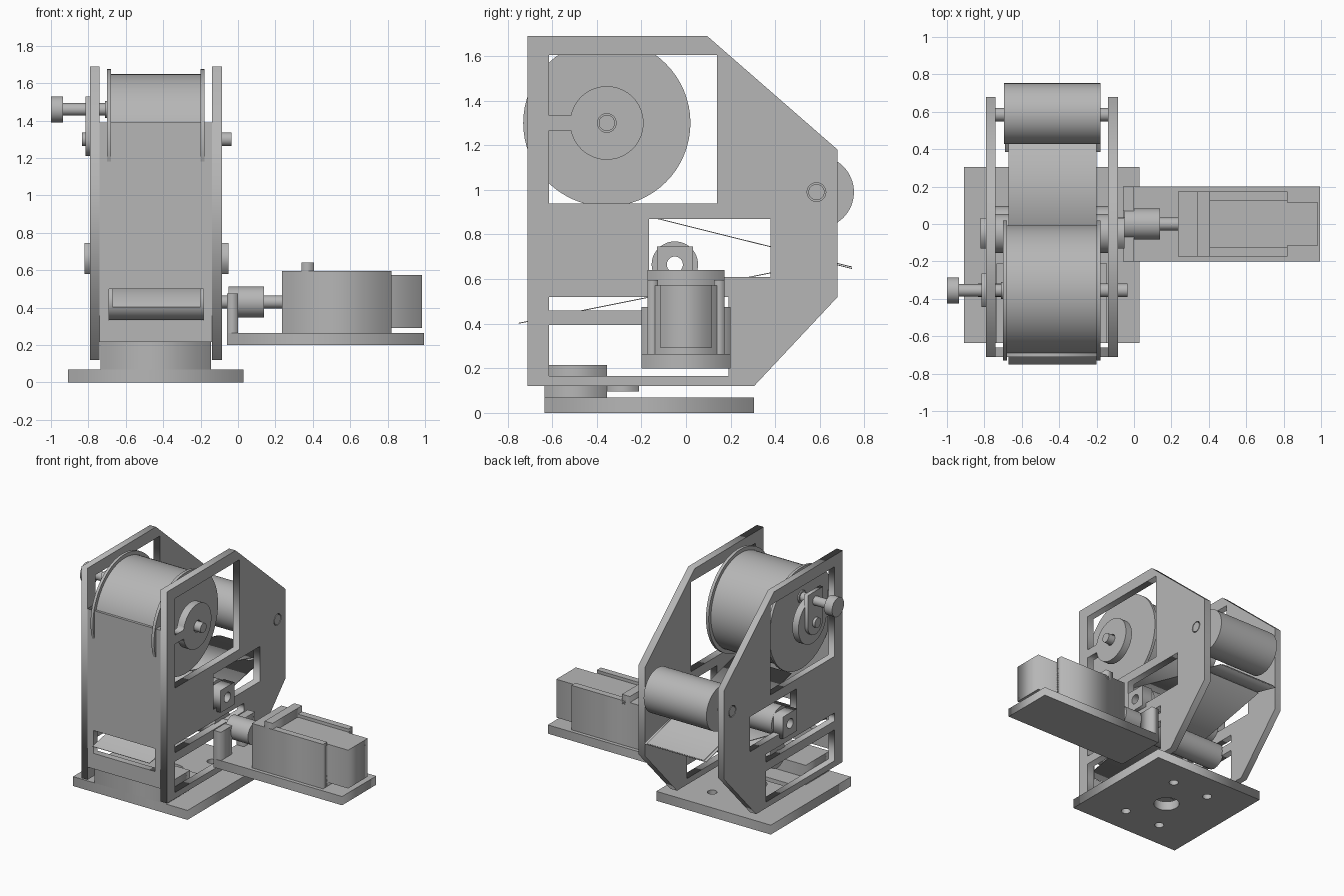
import bpy, math
from mathutils import Matrix, Vector

cube = bpy.data.objects.get("Cube")
if cube:
    bpy.data.objects.remove(cube)

grey = bpy.data.materials.new("plain_grey")
grey.use_nodes = True
TONE = (0.47, 0.47, 0.47, 1)
grey.diffuse_color = TONE
grey.node_tree.nodes["Principled BSDF"].inputs["Base Color"].default_value = TONE

# Plane frames: columns are the world directions of local x, y and the extrusion
SIDE = Matrix(((0, 0, 1), (1, 0, 0), (0, 1, 0))).to_4x4()
FRONT = Matrix(((1, 0, 0), (0, 0, -1), (0, 1, 0))).to_4x4()
FLAT = Matrix.Identity(4)


def circle(cx, cy, r, n=48, start=0.0, end=2 * math.pi):
    full = abs(end - start) > 6.28
    steps = n if full else n - 1
    return [(cx + r * math.cos(start + (end - start) * i / steps),
             cy + r * math.sin(start + (end - start) * i / steps)) for i in range(n)]


def rect(x0, x1, y0, y1):
    return [(x0, y0), (x1, y0), (x1, y1), (x0, y1)]


def slab(name, frame, lo, hi, *loops):
    """Extrude an outline, with further loops as holes, from lo to hi."""
    curve = bpy.data.curves.new(name, 'CURVE')
    curve.dimensions = '2D'
    curve.fill_mode = 'BOTH'
    curve.extrude = abs(hi - lo) / 2
    for pts in loops:
        s = curve.splines.new('POLY')
        s.points.add(len(pts) - 1)
        for p, (a, b) in zip(s.points, pts):
            p.co = (a, b, 0, 1)
        s.use_cyclic_u = True
    helper = bpy.data.objects.new(name + "_outline", curve)
    bpy.context.collection.objects.link(helper)
    bpy.context.view_layer.update()
    mesh = bpy.data.meshes.new_from_object(
        helper.evaluated_get(bpy.context.evaluated_depsgraph_get()))
    bpy.data.objects.remove(helper)
    mesh.transform(frame @ Matrix.Translation((0, 0, (lo + hi) / 2)))
    mesh.materials.clear()
    mesh.materials.append(grey)
    obj = bpy.data.objects.new(name, mesh)
    bpy.context.collection.objects.link(obj)
    return obj


def box(name, x0, x1, y0, y1, z0, z1):
    return slab(name, FLAT, z0, z1, rect(x0, x1, y0, y1))


def rod(name, x0, x1, y, z, r, bore=0):
    """Cylinder along x, optionally a tube."""
    if bore:
        obj = slab(name, SIDE, x0, x1, circle(y, z, r), circle(y, z, bore))
    else:
        bpy.ops.mesh.primitive_cylinder_add(
            vertices=64, radius=r, depth=x1 - x0, location=((x0 + x1) / 2, y, z),
            rotation=(0, math.pi / 2, 0))
        obj = bpy.context.object
        obj.name = name
        obj.data.materials.append(grey)
    bpy.ops.object.select_all(action='DESELECT')
    obj.select_set(True)
    bpy.context.view_layer.objects.active = obj
    bpy.ops.object.shade_smooth_by_angle(angle=math.radians(35))
    return obj


def sheet(name, x0, x1, start, end, thick=0.004):
    """Thin sloping sheet between two (y, z) points."""
    (y0, z0), (y1, z1) = start, end
    return slab(name, SIDE, x0, x1,
                [(y0, z0), (y1, z1), (y1, z1 + thick), (y0, z0 + thick)])


# Base plate with centre bore and four bolt holes
BX, BY = -0.44, -0.165
bolts = [circle(BX + sx * 0.155, BY + sy * 0.265, 0.033, 24)
         for sx in (-1, 1) for sy in (-1, 1)]
slab("base_plate", FLAT, 0, 0.07, rect(BX - 0.47, BX + 0.47, BY - 0.47, BY + 0.47),
     circle(BX, BY, 0.09), *bolts)
box("base_bracket", -0.735, -0.145, -0.635, -0.355, 0.07, 0.215)
box("bracket_shelf", -0.735, -0.145, -0.355, -0.21, 0.095, 0.125)

# Side panels; the spool hub hangs into the top window on an arm
SY, SZ, HUB = -0.355, 1.30, 0.165
a = math.asin(0.033 / HUB)
outline = [(-0.71, 0.12), (0.305, 0.12), (0.68, 0.52), (0.68, 1.18), (0.095, 1.69), (-0.71, 1.69)]
spool_window = ([(-0.615, SZ - 0.033), (-0.615, 0.94), (0.14, 0.94), (0.14, 1.605),
                 (-0.615, 1.605), (-0.615, SZ + 0.033)]
                + circle(SY, SZ, HUB, 40, math.pi - a, a - math.pi))
windows = [spool_window,
           rect(-0.165, 0.38, 0.61, 0.87),
           rect(-0.615, 0.19, 0.46, 0.52),
           rect(-0.615, 0.19, 0.165, 0.395),
           circle(SY, SZ, 0.042, 32),
           circle(0.585, 0.99, 0.042, 32)]
for label, x0, x1 in (("right", -0.79, -0.74), ("left", -0.14, -0.085)):
    slab(label + "_side_panel", SIDE, x0, x1, outline, *windows)

# Front panel with outlet window
slab("front_panel", FRONT, 0.66, 0.71, rect(-0.74, -0.14, 0.215, 1.39),
     rect(-0.69, -0.185, 0.33, 0.50))

# Spool on its shaft
rod("spool_core", -0.685, -0.195, SY, SZ, 0.348)
rod("spool_flange_right", -0.70, -0.68, SY, SZ, 0.375)
rod("spool_flange_left", -0.20, -0.178, SY, SZ, 0.375)
rod("spool_shaft", -0.835, -0.035, SY, SZ, 0.036)

# Locking knob on a hub block
slab("knob_block", SIDE, -0.815, -0.785,
     [(SY + 0.09, 1.53), (SY - 0.09, 1.53)] + circle(SY, SZ, 0.09, 24, math.pi, 2 * math.pi),
     circle(SY, SZ, 0.036, 32))
rod("knob_stem", -0.94, -0.69, SY, 1.46, 0.033)
rod("knob_collar", -0.71, -0.69, SY, 1.46, 0.045)
rod("knob", -1.0, -0.935, SY, 1.46, 0.07)

# Rear guide roller
rod("rear_roller", -0.695, -0.18, 0.59, 0.99, 0.163)
rod("rear_roller_shaft", -0.79, -0.085, 0.585, 0.99, 0.036)

# Strip path: from the spool to the back, then forward through the outlet
sheet("feed_strip", -0.67, -0.20, (-0.28, 0.907), (0.745, 0.652))
sheet("rear_guide_plate", -0.69, -0.18, (0.385, 0.735), (0.745, 0.645))
sheet("outlet_strip", -0.67, -0.20, (-0.75, 0.40), (0.58, 0.666))

# Pinch rollers and bearing blocks
rod("upper_pinch_roller", -0.74, -0.14, -0.05, 0.665, 0.104, 0.036)
rod("lower_pinch_roller", -0.75, -0.13, 0.0, 0.43, 0.095, 0.036)
for label, x0, x1 in (("right", -0.82, -0.74), ("left", -0.14, -0.052)):
    slab(label + "_bearing_block", SIDE, x0, x1, rect(-0.13, 0.032, 0.58, 0.745),
         circle(-0.05, 0.665, 0.036, 32))

# Motor mount: tray and two posts beside the coupling
box("motor_tray", -0.06, 0.995, -0.2, 0.2, 0.2, 0.265)
for label, y0, y1 in (("front", -0.2, -0.07), ("back", 0.07, 0.2)):
    box("mount_post_" + label, -0.06, 0.0, y0, y1, 0.265, 0.475)

# Motor, drive shaft and coupling
box("motor_body", 0.235, 0.82, -0.14, 0.14, 0.265, 0.572)
box("motor_rear_housing", 0.405, 0.985, -0.115, 0.115, 0.29, 0.574)
for label, y0, y1 in (("front", -0.173, -0.125), ("back", 0.125, 0.173)):
    box("motor_rail_" + label, 0.235, 0.82, y0, y1, 0.265, 0.595)
box("motor_front_cap", 0.235, 0.34, -0.125, 0.125, 0.56, 0.595)
box("motor_clamp", 0.34, 0.405, -0.173, 0.173, 0.57, 0.64)
rod("drive_coupling", -0.05, 0.14, 0, 0.43, 0.083)
rod("drive_shaft", -0.13, 0.24, 0, 0.43, 0.034)
